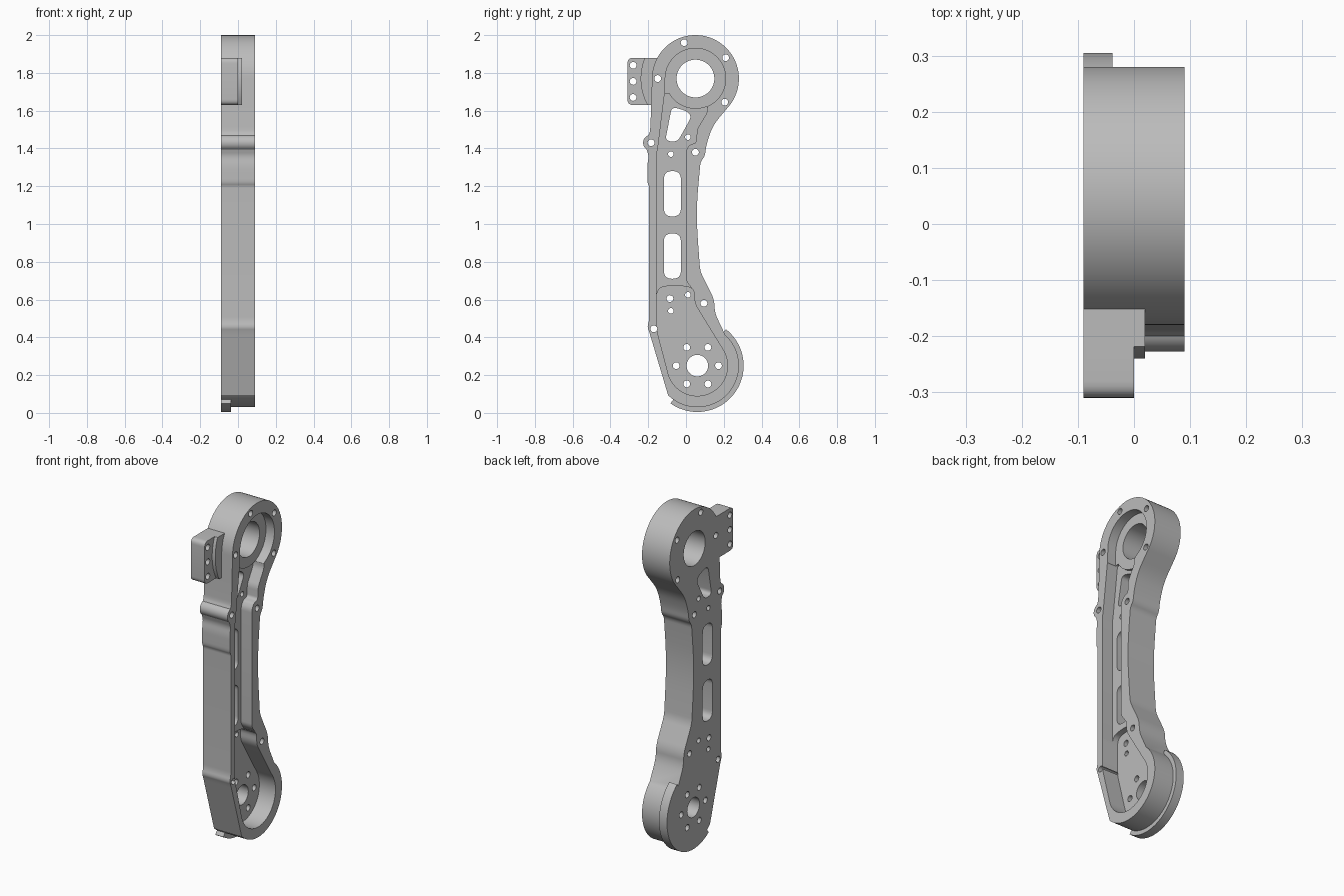
import bpy, bmesh, math
from mathutils import Vector

cube = bpy.data.objects.get("Cube")
if cube:
    bpy.data.objects.remove(cube, do_unlink=True)

grey = bpy.data.materials.new("machined grey")
grey.use_nodes = True
grey.diffuse_color = (0.5, 0.5, 0.5, 1)
grey.node_tree.nodes["Principled BSDF"].inputs["Base Color"].default_value = (0.5, 0.5, 0.5, 1)

HUB = (0.05, 1.77)       # upper bearing centre (y, z)
DRIVE = (0.06, 0.25)     # lower drive centre (y, z)
BACK, FRONT, PAST = -0.09, 0.09, 0.2


def arc(centre, r, a0, a1, n=48):
    angles = [math.radians(a0 + (a1 - a0) * i / n) for i in range(n + 1)]
    return [(centre[0] + r * math.cos(a), centre[1] + r * math.sin(a)) for a in angles]


def circle(centre, r, n=32):
    return arc(centre, r, 0, 360, n)[:-1]


def rounded(points, steps=6):
    """Round every corner that carries a third value, its cut length."""
    out = []
    for i, p in enumerate(points):
        here = Vector(p[:2])
        if len(p) == 2:
            out.append(here)
            continue
        ends = []
        for q in (points[i - 1], points[(i + 1) % len(points)]):
            d = Vector(q[:2]) - here
            ends.append(here + d * min(p[2] / d.length, 0.48))
        for k in range(steps + 1):
            t = k / steps
            out.append(ends[0] * (1 - t) ** 2 + here * 2 * t * (1 - t) + ends[1] * t ** 2)
    return out


def prism(name, profiles, x0, x1):
    """Extrude closed side profiles (y, z) from x0 to x1."""
    bm = bmesh.new()
    for profile in profiles:
        face = bm.faces.new([bm.verts.new((x0, y, z)) for y, z in rounded(profile)])
        new = bmesh.ops.extrude_face_region(bm, geom=[face])["geom"]
        verts = [v for v in new if isinstance(v, bmesh.types.BMVert)]
        bmesh.ops.translate(bm, verts=verts, vec=(x1 - x0, 0, 0))
    bmesh.ops.recalc_face_normals(bm, faces=bm.faces[:])
    mesh = bpy.data.meshes.new(name)
    bm.to_mesh(mesh)
    bm.free()
    mesh.materials.append(grey)
    obj = bpy.data.objects.new(name, mesh)
    bpy.context.collection.objects.link(obj)
    return obj


def combine(target, tool, operation):
    mod = target.modifiers.new(tool.name, "BOOLEAN")
    mod.operation, mod.solver, mod.object = operation, "EXACT", tool
    bpy.ops.object.select_all(action="DESELECT")
    target.select_set(True)
    bpy.context.view_layer.objects.active = target
    bpy.ops.object.modifier_apply(modifier=mod.name)
    bpy.data.objects.remove(tool, do_unlink=True)


# Main housing outline
outline = arc(HUB, 0.23, -42, 180, 72)
outline += [(-0.185, 1.6, 0.05), (-0.19, 1.49, 0.02)]
outline += arc((-0.185, 1.43), 0.042, 110, 235, 14)
outline += [(-0.197, 1.36, 0.02), (-0.205, 1.31, 0.02), (-0.205, 1.22, 0.02),
            (-0.195, 1.2, 0.01), (-0.195, 0.49, 0.02), (-0.205, 0.455, 0.02),
            (-0.195, 0.43, 0.02)]
outline += arc(DRIVE, 0.22, 225.3, 408, 60)
outline += [(0.152, 0.53, 0.04), (0.15, 0.6, 0.04), (0.075, 0.75, 0.03),
            (0.052, 1.06, 0.25), (0.077, 1.33, 0.02), (0.1, 1.36, 0.02),
            (0.108, 1.42, 0.04), (0.14, 1.52, 0.06)]
arm = prism("arm_housing", [outline], BACK, FRONT)

# Wider flange behind the drive end
flange = prism("drive_flange", [arc(DRIVE, 0.245, -125.4, 52, 60)], BACK, -0.038)
combine(arm, flange, "UNION")

# Side bracket: thin tab and a thicker curved step
tab = [(-0.14, 1.63), (-0.14, 1.88), (-0.31, 1.88, 0.03), (-0.31, 1.63, 0.03)]
combine(arm, prism("bracket_tab", [tab], BACK, 0), "UNION")
step = [(-0.14, 1.63), (-0.14, 1.88)] + arc(HUB, 0.29, 157.7, 208.9, 20)
combine(arm, prism("bracket_step", [step], BACK + 0.01, 0.02), "UNION")

# Recess around the upper bearing
hub_recess = arc(HUB, 0.16, -65, 180, 64) + [(-0.112, 1.692), (-0.05, 1.5), (0.03, 1.5)]
combine(arm, prism("hub_recess", [hub_recess], 0.035, PAST), "DIFFERENCE")

# Long channel down the middle
channel = arc(HUB, 0.16, 293, 210, 24)
channel += [(-0.113, 1.692, 0.015), (-0.148, 1.41, 0.02), (-0.155, 1.37, 0.02),
            (-0.155, 0.63), (-0.13, 0.58), (0.02, 0.58), (0.03, 0.66),
            (0.0, 0.7, 0.02), (0.0, 1.39, 0.02), (0.02, 1.42, 0.01),
            (0.055, 1.43, 0.015), (0.058, 1.5, 0.02), (0.112, 1.59, 0.02)]
combine(arm, prism("channel", [channel], 0.02, PAST), "DIFFERENCE")

# Deeper recess at the drive end
drive_recess = arc(DRIVE, 0.16, -163.4, 32, 56)
drive_recess += [(0.045, 0.58, 0.03), (0.045, 0.665, 0.05), (-0.06, 0.675, 0.03),
                 (-0.155, 0.665, 0.05), (-0.155, 0.44, 0.03)]
combine(arm, prism("drive_recess", [drive_recess], -0.015, PAST), "DIFFERENCE")

# Through openings: bores, slots, window and screw holes
holes = [circle(HUB, 0.1, 64), circle(DRIVE, 0.057, 48)]
holes += [circle(c, 0.018, 20) for c in arc(DRIVE, 0.112, 0, 300, 5)]
for low in (0.71, 1.04):
    slot = [(-0.117, low), (-0.027, low), (-0.027, low + 0.24), (-0.117, low + 0.24)]
    holes.append([(y, z, 0.043) for y, z in slot])
window = [(-0.11, 1.44), (-0.045, 1.435), (0.03, 1.57), (0.0, 1.6), (-0.075, 1.62)]
holes.append([(y, z, 0.028) for y, z in window])
screws = [(-0.01, 1.96), (0.21, 1.88), (0.205, 1.645), (-0.15, 1.77), (-0.185, 1.43),
          (0.05, 1.38), (0.095, 0.58), (-0.17, 0.445), (-0.085, 0.605)]
screws += [(-0.28, z) for z in (1.84, 1.755, 1.67)]
pins = [(0.01, 1.46), (-0.08, 1.37), (0.01, 0.625), (-0.08, 0.54)]
holes += [circle(c, 0.018, 20) for c in screws] + [circle(c, 0.015, 20) for c in pins]
combine(arm, prism("openings", holes, -PAST, PAST), "DIFFERENCE")

bpy.ops.object.shade_smooth_by_angle(angle=math.radians(30))
